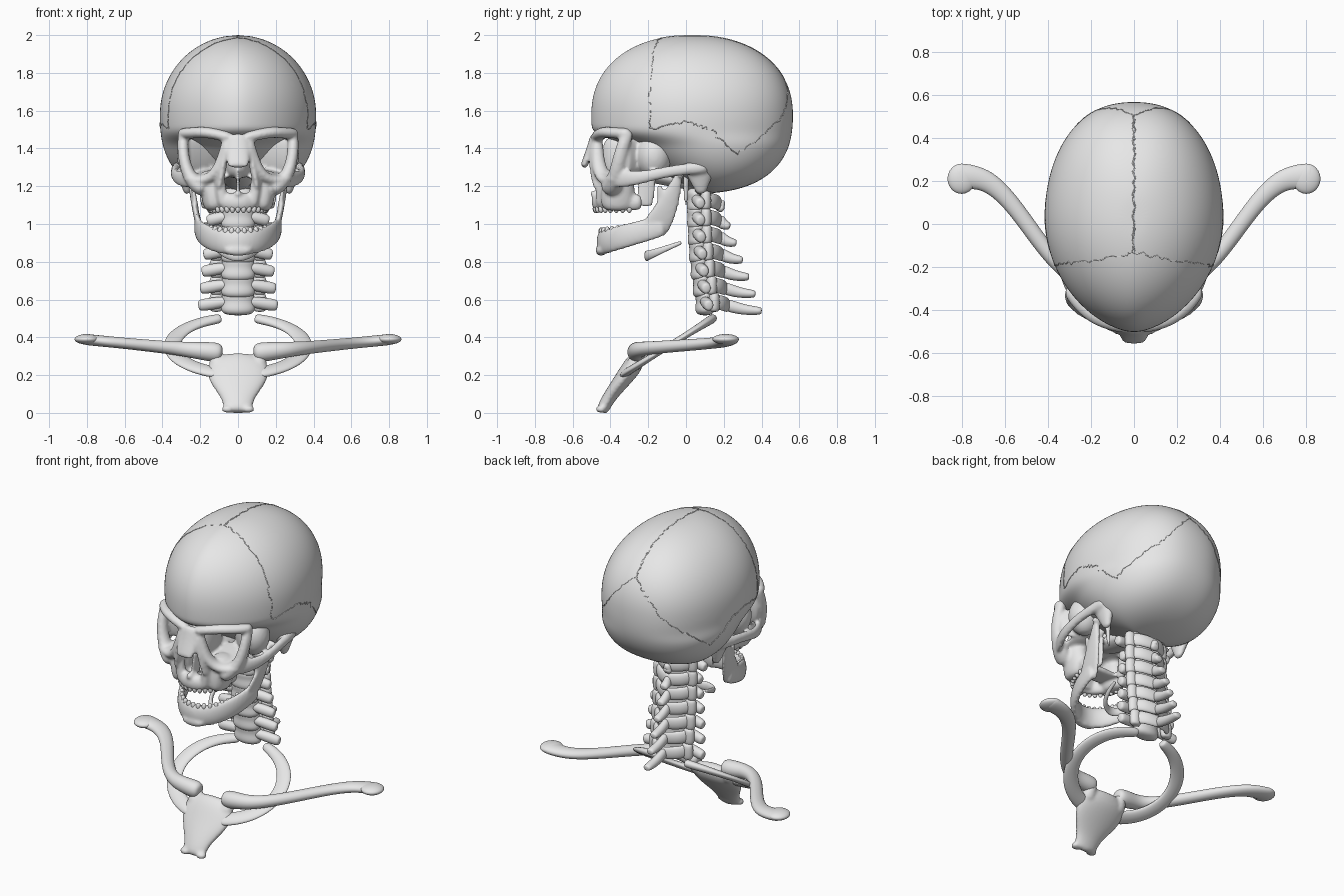
import bpy, bmesh, math, random
from mathutils import Vector, Matrix
from mathutils.bvhtree import BVHTree

random.seed(4)
if "Cube" in bpy.data.objects:
    bpy.data.objects.remove(bpy.data.objects["Cube"])


def material(name, value):
    made = bpy.data.materials.new(name)
    made.use_nodes = True
    colour = (value, value, value, 1)
    made.diffuse_color = colour
    made.node_tree.nodes["Principled BSDF"].inputs["Base Color"].default_value = colour
    return made


BONE = material("bone grey", .8)
X, Y, Z = Vector((1, 0, 0)), Vector((0, 1, 0)), Vector((0, 0, 1))


def circle(count):
    angles = [math.tau * step / count for step in range(count)]
    return [(math.cos(angle), math.sin(angle)) for angle in angles]


def between(values, t):
    """Value at fraction t of an evenly spaced list of tuples."""
    place = t * (len(values) - 1)
    index = min(int(place), len(values) - 2)
    return Vector(values[index]).lerp(Vector(values[index + 1]), place - index)


def mirrored(point):
    return Vector((-point[0], point[1], point[2]))


def bridge(bm, rings):
    count = len(rings[0])
    for low, high in zip(rings, rings[1:]):
        for i in range(count):
            following = (i + 1) % count
            bm.faces.new((low[i], low[following], high[following], high[i]))
    bm.faces.new(rings[0][::-1])
    bm.faces.new(rings[-1])


def sweep(bm, path, sizes, ref=Z, both=False, sides=8):
    """Round-ended tube; sizes are half extents along ref and across it."""
    path = [Vector(point) for point in path]
    sizes = sizes if isinstance(sizes, list) else [sizes, sizes]
    last = len(path) - 1
    rings = []

    def add_ring(centre, along, across, scale):
        rings.append([bm.verts.new(centre + (along * c + across * s) * scale)
                      for c, s in circle(sides)])

    for i, point in enumerate(path):
        tangent = (path[min(i + 1, last)] - path[max(i - 1, 0)]).normalized()
        first = (ref - tangent * ref.dot(tangent)).normalized()
        second = tangent.cross(first)
        size = between(sizes, i / last) * 1.08
        tip = tangent * min(size) / 2
        along, across = first * size[0], second * size[1]
        if i == 0:
            add_ring(point - tip, along, across, .65)
        add_ring(point, along, across, 1)
        if i == last:
            add_ring(point + tip, along, across, .65)
    bridge(bm, rings)
    if both:
        sweep(bm, [mirrored(point) for point in path], sizes, ref, False, sides)


def blob(bm, centre, radii, both=False):
    for place in [Vector(centre), mirrored(centre)][:1 + both]:
        bmesh.ops.create_uvsphere(bm, u_segments=12, v_segments=8, radius=1,
                                  matrix=Matrix.Translation(place) @ Matrix.Diagonal((*radii, 1)))


def arch(width, back, front, height, rise=0, count=11):
    """Horseshoe of points, open to the back, whose ends lift by rise."""
    points = []
    for step in range(count):
        angle = math.pi * (step / (count - 1) - .5)
        c = math.cos(angle)
        points.append(Vector((width * math.sin(angle), back + (front - back) * c, height + rise * (1 - c))))
    return points


def finish(bm, name, subdivisions=2, fuse=False):
    bmesh.ops.recalc_face_normals(bm, faces=bm.faces)
    mesh = bpy.data.meshes.new(name)
    bm.to_mesh(mesh)
    bm.free()
    mesh.shade_smooth()
    mesh.materials.append(BONE)
    part = bpy.data.objects.new(name, mesh)
    bpy.context.collection.objects.link(part)
    if subdivisions:
        rounding = part.modifiers.new("round", 'SUBSURF')
        rounding.levels = rounding.render_levels = subdivisions
    if fuse:
        remesh = part.modifiers.new("fuse", 'REMESH')
        remesh.mode, remesh.voxel_size, remesh.use_smooth_shade = 'VOXEL', .01, True
        soften = part.modifiers.new("soften", 'SMOOTH')
        soften.factor, soften.iterations = .5, 3
    return part


# Braincase: stacked ovals, cut back under the brow to leave the face open
bm = bmesh.new()
rings = []
for step in range(-12, 13):
    t = math.sin(math.radians(step * 7))
    z = 1.58 + t * .42
    power = 2.2 if t > 0 else 2.5
    full = (1 - abs(t) ** power) ** (1 / power)
    width = .417 * (math.sqrt(1 - t * t) if t > 0 else full)
    back, front = .03 + .54 * full, .03 - .535 * full
    if z < 1.45:
        front = .16 - .53 * ((z - 1.16) / .3) ** .6
    middle, reach = (front + back) / 2, (back - front) / 2
    rings.append([bm.verts.new((math.copysign(abs(c) ** (.85 if s > 0 else 1.2), c) * width, middle + s * reach, z))
                  for c, s in circle(32)])
bridge(bm, rings)
cranium = finish(bm, "cranium")

# Skull seams, laid on the braincase as fine jagged ridges
bpy.context.view_layer.update()
surface = BVHTree.FromObject(cranium, bpy.context.evaluated_depsgraph_get())
crown, rear, temple, behind_ear = (0, -.13, 2), (0, .5, 1.8), (.4, -.2, 1.5), (.4, .28, 1.36)
seams = [[crown, (.3, -.18, 1.8), temple], [crown, (0, .3, 2), rear],
         [rear, (.2, .55, 1.6), behind_ear], [temple, (.42, 0, 1.54), (.42, .13, 1.5), behind_ear]]
bm = bmesh.new()
for seam in seams:
    for mirror in (False, True):
        line = []
        for step in range(33):
            point = between(seam, step / 32) + Vector([random.uniform(-.008, .008) for axis in range(3)])
            line.append(surface.find_nearest(mirrored(point) if mirror else point)[0])
        sweep(bm, line, (.0025, .0025), Vector((.3, .5, .8)), sides=4)
finish(bm, "skull_seams", 0)

# Face: eye socket rims and cheekbones
bm = bmesh.new()
brow, cheek, nose_root = (.29, -.31, 1.48), (.26, -.37, 1.24), (.05, -.47, 1.46)
sweep(bm, [brow, (.295, -.35, 1.37), cheek, (.19, -.4, 1.19)], [(.035, .03), (.035, .03), (.06, .05)], Y, True)
sweep(bm, [cheek, (.16, -.42, 1.22), (.09, -.47, 1.3), nose_root], [(.05, .03), (.045, .035), (.03, .03)], Y, True)
sweep(bm, [nose_root, (.17, -.44, 1.49), (.25, -.37, 1.48), brow], (.03, .04), Z, True)
sweep(bm, [cheek, (.33, -.25, 1.24), (.34, -.1, 1.28), (.32, .1, 1.3)],
      [(.055, .02), (.025, .02), (.035, .025)], Z, True)
# Socket side walls and floors, and the temple behind them
sweep(bm, [(.28, -.31, 1.36), (.1, -.15, 1.36)], (.1, .025), Z, True)
sweep(bm, [(.17, -.42, 1.24), (.1, -.2, 1.28)], (.1, .02), X, True)
blob(bm, (.23, -.17, 1.36), (.1, .1, .12), True)
# Nose bones, inner walls and divider
sweep(bm, [(0, -.48, 1.46), (0, -.5, 1.4), (0, -.54, 1.31)], [(.06, .03), (.065, .02)], X)
sweep(bm, [(.06, -.48, 1.42), (.08, -.48, 1.3), (.1, -.45, 1.2)], [(.03, .02), (.045, .02)], Y, True)
sweep(bm, [(0, -.32, 1.43), (0, -.32, 1.28)], (.075, .13), X)
sweep(bm, [(0, -.43, 1.16), (0, -.4, 1.3)], (.05, .01), Y)
# Upper jaw, gum arch and palate
sweep(bm, [(.14, -.36, 1.25), (.13, -.36, 1.1)], [(.07, .085), (.06, .1)], X, True)
sweep(bm, [(.1, -.45, 1.25), (.08, -.45, 1.11)], (.03, .03), X, True)
sweep(bm, [(0, -.45, 1.15), (0, -.45, 1.1)], (.11, .03), X)
sweep(bm, arch(.145, -.25, -.475, 1.115), (.045, .03))
sweep(bm, [(0, -.38, 1.13), (0, -.27, 1.13)], (.13, .02), X)
blob(bm, (0, -.48, 1.16), (.02, .03, .02))
# Skull base: inner plates, ear bumps, spikes and neck sockets
sweep(bm, [(.1, -.2, 1.28), (.09, -.22, 1.1)], (.05, .015), Y, True)
sweep(bm, [(.29, .07, 1.32), (.27, .08, 1.17)], [(.1, .05), (.03, .02)], Y, True)
sweep(bm, [(.2, 0, 1.28), (.19, 0, 1.1)], [(.02, .02), (.01, .01)], Y, True)
sweep(bm, [(0, .05, 1.22), (0, -.25, 1.28)], (.08, .05), X)
blob(bm, (.09, .1, 1.18), (.04, .06, .03), True)
finish(bm, "facial_bones", fuse=True)

# Lower jaw with its rising branches
bm = bmesh.new()
sweep(bm, arch(.215, -.13, -.45, .9, rise=.09), [(.06, .02), (.065, .025), (.07, .03), (.065, .025), (.06, .02)])
sweep(bm, [(.2, -.17, .97), (.23, -.1, 1.08), (.25, -.04, 1.25)],
      [(.08, .02), (.065, .015), (.025, .02)], Y, True)
sweep(bm, [(.22, -.12, 1.08), (.24, -.14, 1.2)], [(.04, .014), (.015, .01)], Y, True)
blob(bm, (.25, -.03, 1.26), (.04, .02, .02), True)
blob(bm, (0, -.45, .86), (.08, .03, .03))
finish(bm, "lower_jaw", fuse=True)

# Teeth
for name, row in (("upper_teeth", arch(.15, -.3, -.48, 1.08, count=17)),
                  ("lower_teeth", arch(.17, -.25, -.45, .96, rise=.03, count=17))):
    bm = bmesh.new()
    for point in row:
        blob(bm, point, (.015, .015, .022))
    finish(bm, name, 1)

# Throat bone
bm = bmesh.new()
sweep(bm, arch(.12, -.03, -.21, .83, rise=.07), [(.01, .01), (.03, .015), (.01, .01)])
finish(bm, "throat_bone")

# Neck vertebrae, growing wider and longer downwards
for i in range(7):
    t = i / 6
    y, z = .055 + .045 * t * t, 1.13 - .54 * t
    width = .14 + .055 * t if i else .18
    spine_end = Vector((0, .19 + .2 * t, z - .05))
    arch_top = Vector((0, y + .12, z - .02))
    side, pillar = Vector((width, y + .02, z - .02)), Vector((.115, y + .05, z))
    bm = bmesh.new()
    sweep(bm, [(0, y, z - .045), (0, y, z), (0, y, z + .035)], [(.1, .057), (.08, .045), (.095, .057)], X)
    sweep(bm, [(.06, y, z), side], [(.03, .03), (.035, .03)], Z, True)
    sweep(bm, [pillar - Z * .04, pillar + Z * .03], (.038, .03), X, True)
    sweep(bm, [pillar, (.08, y + .1, z - .01), arch_top], (.04, .018), Z, True)
    sweep(bm, [arch_top, arch_top.lerp(spine_end, .5) - Z * .01, spine_end], [(.035, .025), (.022, .028)])
    finish(bm, f"neck_vertebra_{i + 1}")

# Breastbone, with raised shoulders beside the top notch
bm = bmesh.new()
sweep(bm, [(0, -.44, .02), (0, -.41, .08), (0, -.34, .17), (0, -.28, .25), (0, -.26, .29)],
      [(.08, .035), (.085, .035), (.165, .045), (.17, .055), (.12, .04)], X)
blob(bm, (.055, -.45, .02), (.035, .03, .02), True)
sweep(bm, [(.11, -.28, .25), (.11, -.245, .315)], [(.05, .045), (.03, .03)], X, True)
finish(bm, "breastbone", fuse=True)

# First ribs: flat bands on a sloping ring
ring_slope = Vector((0, .24, .15))
ring_normal = X.cross(ring_slope)
for label, hand in (("left", 1), ("right", -1)):
    bm = bmesh.new()
    path = []
    for step in range(13):
        angle = math.radians(17 + 12 * step)
        path.append(Vector((hand * .35 * math.sin(angle), -.09, .355)) + ring_slope * math.cos(angle))
    sweep(bm, path, [(.025, .03), (.017, .045), (.017, .047), (.022, .045)], ring_normal)
    finish(bm, label + "_first_rib")

    # Collarbones: an S sweeping back to a broad rounded outer end
    bm = bmesh.new()
    path = []
    for step in range(11):
        t = step / 10
        bend = min(max((t - .15) / .75, 0), 1)
        path.append((hand * (.11 + .71 * t), -.02 - .24 * math.cos(math.pi * bend), .32 + .07 * t))
    sweep(bm, path, [(.055, .055), (.035, .037), (.03, .04), (.03, .065)])
    blob(bm, (hand * .8, .21, .39), (.07, .075, .028))
    finish(bm, label + "_collarbone")
